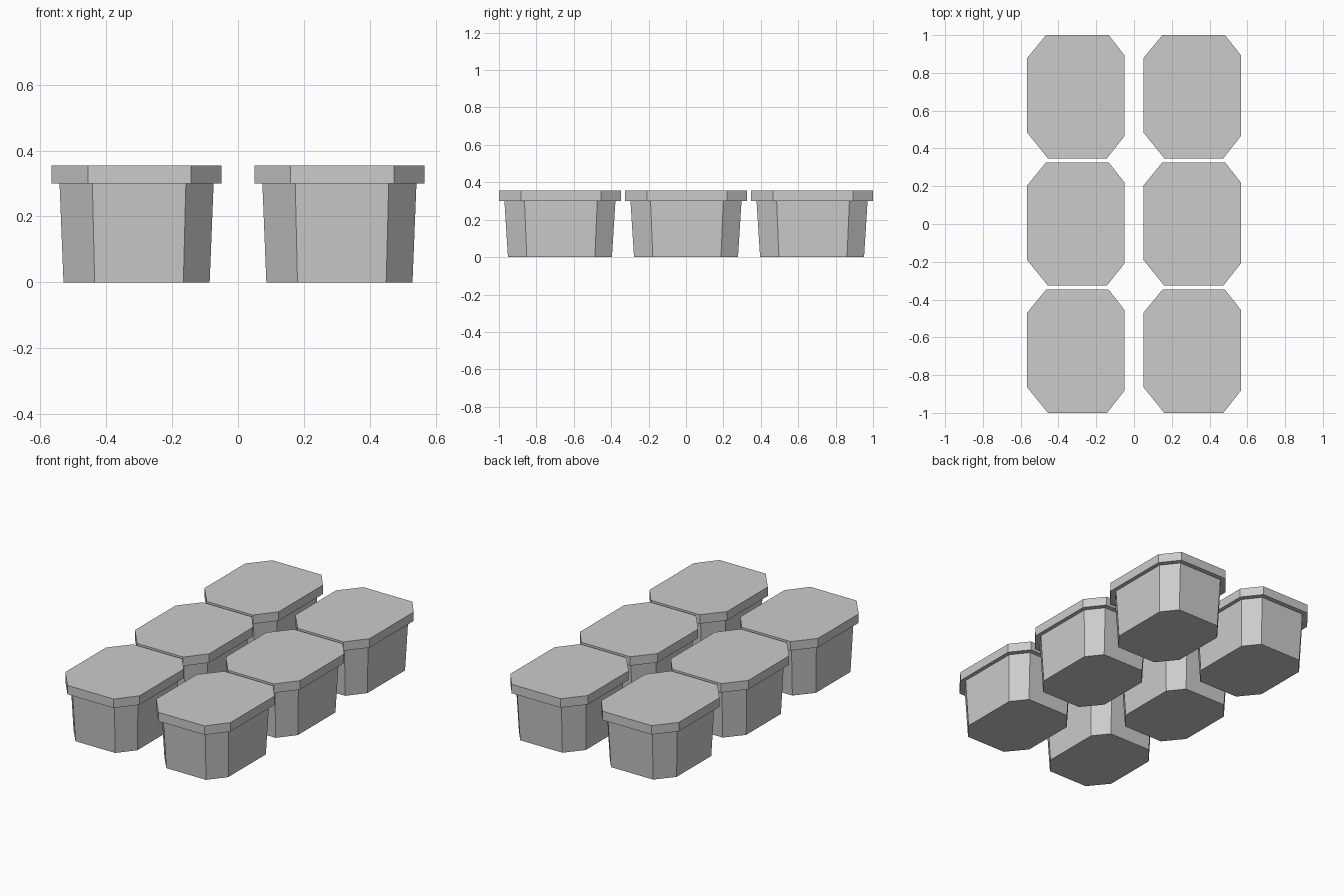
import bpy, bmesh

if "Cube" in bpy.data.objects:
    bpy.data.objects.remove(bpy.data.objects["Cube"])

# Corner cuts (x, y) of the lid outline: front left, front right, back right, back left
CUTS = [(0.110, 0.136), (0.093, 0.118), (0.084, 0.107), (0.100, 0.122)]
LID_HALF = (0.258, 0.326)


def outline(hx, hy):
    """Eight-sided outline, with corner cuts scaled to its size."""
    kx, ky = hx / LID_HALF[0], hy / LID_HALF[1]
    (ax, ay), (bx, by), (cx, cy), (dx, dy) = [(x * kx, y * ky) for x, y in CUTS]
    return [(-hx + ax, -hy), (hx - bx, -hy), (hx, -hy + by), (hx, hy - cy),
            (hx - cx, hy), (-hx + dx, hy), (-hx, hy - dy), (-hx, -hy + ay)]


def loft(name, rings, cap_top=True):
    """Mesh through rings given as (half x, half y, z)."""
    bm = bmesh.new()
    loops = [[bm.verts.new((x, y, z)) for x, y in outline(hx, hy)] for hx, hy, z in rings]
    for low, high in zip(loops, loops[1:]):
        for i in range(8):
            j = (i + 1) % 8
            bm.faces.new((low[i], low[j], high[j], high[i]))
    bm.faces.new(loops[0][::-1])
    if cap_top:
        bm.faces.new(loops[-1])
    mesh = bpy.data.meshes.new(name)
    bm.to_mesh(mesh)
    bm.free()
    return mesh


# Tapered tub, closed by an overhanging flat lid
tub = loft("tub", [(0.222, 0.278, 0.0), (0.234, 0.297, 0.30)], cap_top=False)
lid = loft("lid", [(*LID_HALF, 0.30), (*LID_HALF, 0.355)])

# Two columns of three containers
for col, x in (("left", -0.308), ("right", 0.308)):
    for row, y in (("front", -0.674), ("middle", 0.0), ("back", 0.674)):
        for part, mesh in (("tub", tub), ("lid", lid)):
            ob = bpy.data.objects.new(f"{row}_{col}_{part}", mesh)
            ob.location = (x, y, 0)
            bpy.context.collection.objects.link(ob)
